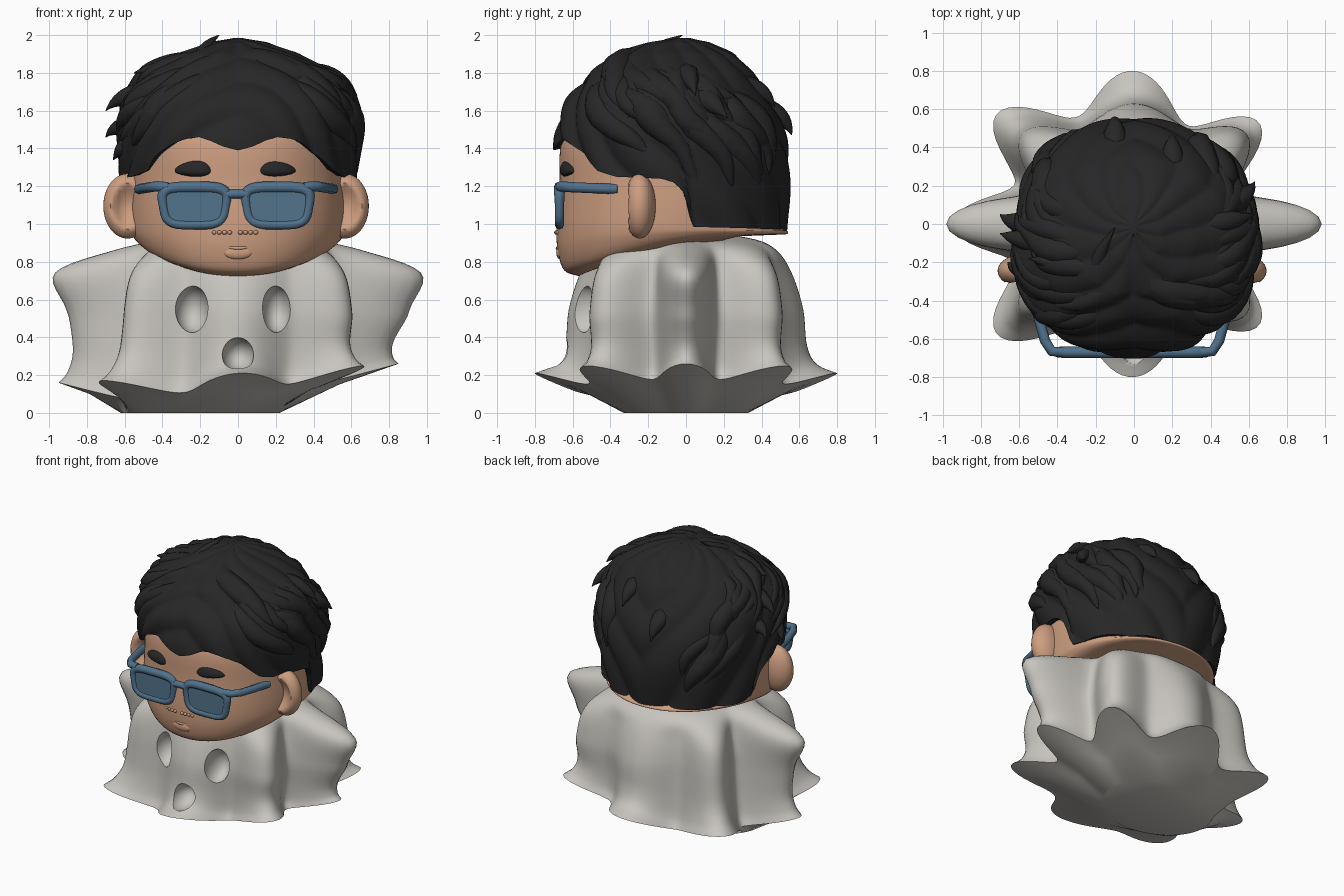
import bpy, bmesh, random
from math import sin, cos, pi, radians
from mathutils import Vector, Matrix

random.seed(4)
if "Cube" in bpy.data.objects:
    bpy.data.objects.remove(bpy.data.objects["Cube"])


def material(name, rgb):
    m = bpy.data.materials.new(name)
    m.use_nodes = True
    m.diffuse_color = (*rgb, 1)
    m.node_tree.nodes["Principled BSDF"].inputs["Base Color"].default_value = (*rgb, 1)
    return m


SKIN = material("warm skin", (0.61, 0.34, 0.215))
HAIR = material("black hair", (0.02, 0.02, 0.021))
SHEET = material("pale grey sheet", (0.58, 0.56, 0.52))
BLUE = material("blue frame", (0.08, 0.165, 0.26))
LENS = material("blue lens", (0.088, 0.175, 0.26))


def finish(name, bm, mat, angle=40):
    bmesh.ops.recalc_face_normals(bm, faces=bm.faces)
    me = bpy.data.meshes.new(name)
    bm.to_mesh(me)
    bm.free()
    me.materials.append(mat)
    ob = bpy.data.objects.new(name, me)
    bpy.context.collection.objects.link(ob)
    smooth(ob, angle)
    return ob


def smooth(ob, angle=40):
    for o in bpy.context.selected_objects:
        o.select_set(False)
    ob.select_set(True)
    bpy.context.view_layer.objects.active = ob
    bpy.ops.object.shade_smooth_by_angle(angle=radians(angle))


def loft(name, rings, mat, angle=40):
    bm = bmesh.new()
    rows = [[bm.verts.new(p) for p in ring] for ring in rings]
    n = len(rows[0])
    for a, b in zip(rows, rows[1:]):
        for i in range(n):
            j = (i + 1) % n
            bm.faces.new((a[i], a[j], b[j], b[i]))
    bm.faces.new(rows[0])
    bm.faces.new(rows[-1])
    return finish(name, bm, mat, angle)


def blend(table, t):
    """Smooth curve through the rows of a table, t from 0 to 1."""
    f = t * (len(table) - 1)
    i = min(int(f), len(table) - 2)
    u = f - i
    a, b, c, d = (table[max(0, min(len(table) - 1, i + k))] for k in (-1, 0, 1, 2))
    return [q + u * ((r - p) / 2 + u * (p - 2.5 * q + 2 * r - s / 2 + u * (1.5 * (q - r) + (s - p) / 2)))
            for p, q, r, s in zip(a, b, c, d)]


def linear(points, x):
    for (x0, y0), (x1, y1) in zip(points, points[1:]):
        if x <= x1:
            return y0 + (y1 - y0) * (x - x0) / (x1 - x0)
    return points[-1][1]


def spow(v, e=0.94):
    return abs(v) ** e * (1 if v >= 0 else -1)


def ball(name, loc, size, mat, rot=0.0, shape=None):
    bm = bmesh.new()
    bmesh.ops.create_uvsphere(bm, u_segments=32, v_segments=20, radius=1)
    if shape:
        for v in bm.verts:
            shape(v.co)
    m = Matrix.Translation(loc) @ Matrix.Rotation(rot, 4, "Z") @ Matrix.Diagonal((*size, 1))
    bmesh.ops.transform(bm, matrix=m, verts=bm.verts)
    return finish(name, bm, mat, 60)


def tubes(name, paths, depth, mat, cyclic=False):
    """Paths of (point, radius) swept into one mesh."""
    cu = bpy.data.curves.new(name, "CURVE")
    cu.dimensions = "3D"
    cu.bevel_depth, cu.bevel_resolution, cu.use_fill_caps = depth, 2, True
    for path in paths:
        sp = cu.splines.new("POLY")
        sp.points.add(len(path) - 1)
        sp.use_cyclic_u = cyclic
        for pt, (co, r) in zip(sp.points, path):
            pt.co, pt.radius = (*co, 1), r
    tmp = bpy.data.objects.new(name + "_path", cu)
    bpy.context.collection.objects.link(tmp)
    me = bpy.data.meshes.new_from_object(tmp.evaluated_get(bpy.context.evaluated_depsgraph_get()))
    bpy.data.objects.remove(tmp)
    bm = bmesh.new()
    bm.from_mesh(me)
    return finish(name, bm, mat, 50)


# Draped sheet body: z, valley radius, side lobe, front/back lobe, diagonal lobe
sheet = [(0.96, 0.1, 0.1, 0.1, 0.1), (0.92, 0.36, 0.38, 0.36, 0.36), (0.86, 0.5, 0.66, 0.48, 0.56),
         (0.74, 0.54, 0.97, 0.56, 0.7), (0.55, 0.57, 0.91, 0.62, 0.75), (0.36, 0.57, 0.85, 0.64, 0.76),
         (0.26, 0.58, 0.86, 0.69, 0.81), (0.21, 0.61, 0.9, 0.8, 0.88)]
N = 160
body_rings = []
for k in range(41):
    z, valley, side, front, diag = blend(sheet, k / 40)
    low = max(0, (0.5 - z) / 0.29)
    ring = []
    for i in range(N):
        a = 2 * pi * i / N
        warp = a + 0.11 * sin(2 * a)
        lobe = 0.5 + 0.5 * cos(8 * warp)
        peak = diag if abs(sin(2 * warp)) > 0.7 else (side if abs(cos(warp)) > 0.7 else front)
        r = valley + (peak - valley) * lobe - 0.05 * low * cos(a)
        ring.append(Vector((r * cos(a), r * sin(a), z + low * (0.08 * lobe - 0.08 + 0.05 * cos(a)))))
    body_rings.append(ring)
foot = [Vector((-0.2 + 0.42 * cos(2 * pi * i / N), 0.33 * sin(2 * pi * i / N), 0)) for i in range(N)]
hem = body_rings[-1]
body_rings += [[h.lerp(f, 0.5) + Vector((0, 0, 0.02)) for h, f in zip(hem, foot)], foot]
body = loft("sheet_body", body_rings, SHEET, 50)

# Eye and mouth hollows in the sheet
for name, x, y, z, w, h in (("left_hollow", 0.205, -0.55, 0.55, 0.078, 0.125),
                            ("right_hollow", -0.245, -0.53, 0.55, 0.09, 0.125),
                            ("mouth_hollow", 0, -0.66, 0.31, 0.085, 0.09)):
    cutter = ball(name, (x, y, z), (w, 0.13, h), SHEET)
    mod = body.modifiers.new(name, "BOOLEAN")
    mod.operation, mod.object, mod.solver = "DIFFERENCE", cutter, "EXACT"
    bpy.context.view_layer.objects.active = body
    bpy.ops.object.modifier_apply(modifier=name)
    bpy.data.objects.remove(cutter)
smooth(body, 50)

# Head: front z, back z, half width, front y, back y
head = [(0.725, 0.945, 0.46, -0.57, 0.525), (0.755, 0.95, 0.52, -0.645, 0.54), (0.86, 0.965, 0.56, -0.68, 0.535),
        (1.0, 1.0, 0.575, -0.685, 0.5), (1.2, 1.2, 0.575, -0.67, 0.49), (1.45, 1.45, 0.55, -0.655, 0.46),
        (1.6, 1.6, 0.44, -0.52, 0.36), (1.7, 1.7, 0.2, -0.3, 0.15)]
head_rings = []
for k in range(36):
    zf, zb, w, yf, yb = blend(head, k / 35)
    ring = []
    for i in range(96):
        a = 2 * pi * i / 96
        t = 0.5 - 0.5 * spow(cos(a))
        ring.append((w * spow(sin(a)), yf + (yb - yf) * t, zb + (zf - zb) * (1 - t) ** 2.2))
    head_rings.append(ring)
loft("head", head_rings, SKIN, 35)

# Hair: hairline height by angle from the front, then z, half width, front y, back y
hairline = [(0, 1.39), (6, 1.41), (12, 1.44), (18, 1.46), (25, 1.45), (32, 1.42), (42, 1.36), (52, 1.28),
            (62, 1.25), (85, 1.24), (90, 1.22), (94, 1.17), (97, 1.08), (99, 0.985), (180, 0.965)]
hair = [(1.985, 0.02, -0.05, 0.02), (1.96, 0.15, -0.2, 0.12), (1.9, 0.31, -0.37, 0.25), (1.8, 0.49, -0.5, 0.35),
        (1.65, 0.6, -0.63, 0.44), (1.5, 0.625, -0.68, 0.51), (1.35, 0.62, -0.68, 0.54), (1.2, 0.605, -0.67, 0.54),
        (0.96, 0.585, -0.66, 0.515)]


def hair_point(phi, s, off=0.0):
    z = 1.985 - (1.985 - linear(hairline, abs(phi) * 180 / pi)) * (1 - cos(s * pi / 2))
    i = next(j for j in range(len(hair) - 1) if z >= hair[j + 1][0])
    u = (hair[i][0] - z) / (hair[i][0] - hair[i + 1][0])
    w, yf, yb = blend(hair, (i + u) / (len(hair) - 1))[1:]
    lift = off * min(1, max(0, (z - 1.5) / 0.4))
    return Vector(((w + off) * spow(sin(phi)), (yf + yb) / 2 - ((yb - yf) / 2 + off) * spow(cos(phi)), z + lift))


cap = []
for k in range(1, 71):
    s = k / 70
    ring = []
    for i in range(180):
        phi = -pi + 2 * pi * i / 180
        sweep = 6 * abs(phi) - 11 * s + 0.7 * sin(6 * s + 2 * phi)
        ridge = 0.035 * abs(sin(sweep)) - 0.014
        groove = 0.035 * max(0, 1 - abs(phi + 0.06) / 0.18) * (1 - s)
        ring.append(hair_point(phi, s, (ridge - groove) * s))
    cap.append(ring)
cap.append([Vector((p.x * 0.86, -0.07 + (p.y + 0.07) * 0.86, p.z + 0.02)) for p in cap[-1]])
loft("hair_cap", cap, HAIR, 50)

# Long combed locks half sunk in the cap, swept back from the front parting
locks = []
for k in range(44):
    sgn = 1 if k % 2 else -1
    start, s0 = 0.1 + 2.3 * (k // 2) / 22, random.uniform(0.25, 0.6)
    turn, drop = random.uniform(0.8, 1.1) * (1 - start / 4), random.uniform(0.24, 0.34)
    wide = random.uniform(0.8, 1.2)
    path = []
    for j in range(17):
        t = j / 16
        bend = start + turn * t + 0.06 * sin(2 * pi * t + k)
        path.append((hair_point(sgn * max(0, min(pi, bend)), s0 + drop * t, -0.05 + 0.045 * t),
                     wide * max(0.03, sin(pi * (0.1 + 0.89 * t)) ** 0.8)))
    locks.append(path)
tubes("hair_locks", locks, 0.068, HAIR)

# Loose tips that break the outline: root, bend, tip
tips = [((-0.22, -0.35, 1.72), (-0.22, -0.2, 1.92), (-0.1, -0.02, 2.0)),
        ((-0.25, -0.25, 1.78), (-0.42, -0.2, 1.84), (-0.55, -0.18, 1.8)),
        ((-0.45, -0.1, 1.68), (-0.62, -0.08, 1.7), (-0.7, -0.05, 1.6)),
        ((-0.5, 0.0, 1.5), (-0.65, 0.0, 1.54), (-0.7, 0.05, 1.46)),
        ((-0.5, -0.25, 1.45), (-0.62, -0.25, 1.42), (-0.66, -0.2, 1.34)),
        ((0.38, 0.0, 1.78), (0.54, 0.02, 1.8), (0.63, 0.05, 1.68)),
        ((0.5, 0.1, 1.66), (0.6, 0.15, 1.64), (0.63, 0.22, 1.56)),
        ((0.2, 0.28, 1.72), (0.2, 0.42, 1.72), (0.2, 0.47, 1.62)),
        ((-0.1, 0.4, 1.6), (-0.1, 0.53, 1.58), (-0.1, 0.56, 1.47))]
tip_paths = []
for a, b, c in (map(Vector, t) for t in tips):
    tip_paths.append([(a.lerp(b, t).lerp(b.lerp(c, t), t), max(0.03, 1 - t ** 1.6)) for t in (j / 10 for j in range(11))])
tubes("hair_tips", tip_paths, 0.07, HAIR)


# Ears with a hollow front
def ear_shape(co):
    d = (co.x / 0.65) ** 2 + (co.z / 0.7) ** 2
    if co.y < 0 and d < 1:
        co.y += 0.9 * (1 - d)


for side, sx in (("left", 1), ("right", -1)):
    ball(side + "_ear", (sx * 0.575 - 0.01, -0.245, 1.095), (0.128, 0.085, 0.172), SKIN, 0, ear_shape)

    # Eyebrows: flat below, arched above, thinner outside
    def brow_shape(co):
        co.z *= (1.1 if co.z > 0 else 0.6) * (1 - 0.25 * sx * co.x)
    ball(side + "_eyebrow", (sx * 0.225 - 0.015, -0.622, 1.28), (0.1, 0.035, 0.048), HAIR, sx * 0.33, brow_shape)

    # Glasses: rim, lens and temple
    outline = []
    for i in range(48):
        a = 2 * pi * i / 48
        dz = 0.1 * spow(sin(a), 0.5)
        outline.append(Vector((sx * (0.22 + 0.165 * spow(cos(a), 0.5) * (1 + 0.9 * dz)) - 0.01, -0.67, 1.095 + dz)))
    tubes(side + "_rim", [[(p, 1 + 2.5 * max(0, p.z - 1.095)) for p in outline]], 0.024, BLUE, True)
    loft(side + "_lens", [[p + Vector((0, y, 0)) for p in outline] for y in (-0.012, 0.004)], LENS, 30)
    arm = [(0.36, -0.67, 1.195), (0.42, -0.665, 1.2), (0.455, -0.61, 1.195), (0.485, -0.5, 1.19), (0.515, -0.36, 1.185)]
    tubes(side + "_temple", [[((sx * x - 0.01, y, z), 1) for x, y, z in arm]], 0.027, BLUE)
tubes("glasses_bridge", [[((x, -0.675, 1.16 - x * x), 1) for x in (-0.07, -0.03, 0.01, 0.05)]], 0.024, BLUE)

# Beaded moustache and mouth
for i in range(8):
    x = -0.125 + 0.027 * i + (0.03 if i > 3 else 0)
    ball("moustache_bead_%d" % (i + 1), (x, -0.684 + x * x, 0.955), (0.012, 0.014, 0.012), SKIN)
ball("lower_lip", (0, -0.667, 0.848), (0.075, 0.02, 0.035), SKIN)
tubes("upper_lip", [[((x / 100, -0.68 + x * x / 5e3, 0.872 + x * x / 5e3), 1.1 - abs(x) / 12)
                     for x in range(-11, 12)]], 0.009, SKIN)
